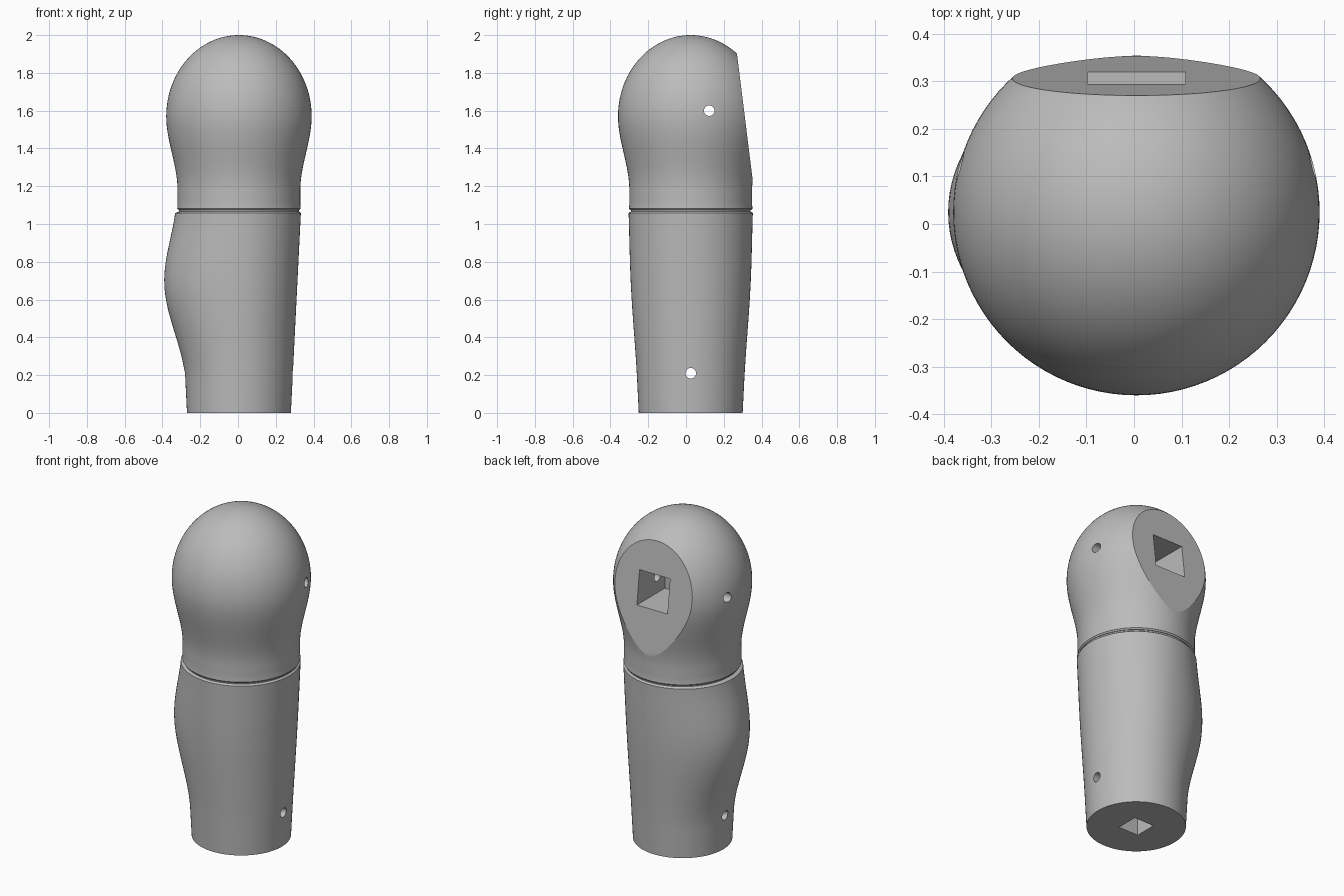
import bpy, bmesh, math
from mathutils import Matrix

cube = bpy.data.objects.get("Cube")
if cube:
    bpy.data.objects.remove(cube)

CX, CY, SEG = 0.005, 0.025, 96

grey = bpy.data.materials.new("plain grey")
grey.use_nodes = True
COLOUR = (0.5, 0.5, 0.5, 1)
grey.diffuse_color = COLOUR
grey.node_tree.nodes["Principled BSDF"].inputs["Base Color"].default_value = COLOUR


def smoothstep(a, b, v):
    t = min(max((v - a) / (b - a), 0), 1)
    return t * t * (3 - 2 * t)


def add_object(name, bm):
    bmesh.ops.recalc_face_normals(bm, faces=bm.faces)
    mesh = bpy.data.meshes.new(name)
    bm.to_mesh(mesh)
    bm.free()
    mesh.materials.append(grey)
    obj = bpy.data.objects.new(name, mesh)
    bpy.context.collection.objects.link(obj)
    return obj


def loft(name, sections):
    """Stack rings of (z, radius, extra reach to -x, extra reach in y)."""
    bm = bmesh.new()
    rings = []
    for z, r, bulge, wide in sections:
        ring = []
        for i in range(SEG):
            a = 2 * math.pi * i / SEG
            c, s = math.cos(a), math.sin(a)
            rx = r + bulge if c < 0 else r
            ring.append(bm.verts.new((CX + rx * c, CY + (r + wide) * s, z)))
        rings.append(ring)
    for low, high in zip(rings, rings[1:]):
        for i in range(SEG):
            j = (i + 1) % SEG
            bm.faces.new((low[i], low[j], high[j], high[i]))
    bm.faces.new(rings[0][::-1])
    bm.faces.new(rings[-1])
    return add_object(name, bm)


def box(name, centre, size, tilt=0):
    bm = bmesh.new()
    bmesh.ops.create_cube(bm, size=1, matrix=Matrix.Translation(centre)
                          @ Matrix.Rotation(tilt, 4, 'X')
                          @ Matrix.Diagonal((*size, 1)))
    return add_object(name, bm)


def pin(name, y, z):
    bm = bmesh.new()
    bmesh.ops.create_cone(bm, cap_ends=True, segments=32, radius1=0.028,
                          radius2=0.028, depth=2,
                          matrix=Matrix.Translation((0, y, z))
                          @ Matrix.Rotation(math.pi / 2, 4, 'Y'))
    return add_object(name, bm)


def finish(obj, cutters):
    bpy.ops.object.select_all(action='DESELECT')
    bpy.context.view_layer.objects.active = obj
    obj.select_set(True)
    for cutter in cutters:
        cutter.hide_render = True
        mod = obj.modifiers.new("cut", 'BOOLEAN')
        mod.operation, mod.solver, mod.object = 'DIFFERENCE', 'EXACT', cutter
        bpy.ops.object.modifier_apply(modifier=mod.name)
        bpy.data.objects.remove(cutter)
    bpy.ops.object.shade_smooth_by_angle(angle=math.radians(14))


# Lower body: tapered tube with a soft swelling on one side
lower = []
for i in range(49):
    z = 1.058 * i / 48
    bell = smoothstep(0.17, 0.67, z) * (1 - smoothstep(0.68, 1.16, z))
    lower.append((z, 0.275 + 0.05 * z, 0.086 * bell, 0.008 * bell))
lower.append((1.066, 0.318, 0, 0))
lower_body = loft("lower_body", lower)

# Thin recessed collar between the two halves
collar = loft("joint_collar", [(1.06, 0.317, 0, 0), (1.08, 0.317, 0, 0)])

# Upper body: neck flowing into a rounded dome
upper = [(1.074, 0.32, 0, 0), (1.082, 0.327, 0, 0)]
for i in range(1, 25):
    z = 1.082 + (1.57 - 1.082) * i / 24
    upper.append((z, 0.325 + 0.06 * smoothstep(1.18, 1.57, z), 0, 0))
for i in range(1, 32):
    a = math.pi / 2 * i / 32
    upper.append((1.57 + 0.43 * math.sin(a), 0.385 * math.cos(a), 0, 0))
upper.append((2.0, 0.004, 0, 0))
upper_body = loft("upper_body", upper)

# Slanted flat on the back, square sockets and cross pin holes
tilt = math.atan2(0.087, 0.7)
half = 0.5
flat = box("flat_cutter",
           (0, 0.313 + half * math.cos(tilt), 1.555 + half * math.sin(tilt)),
           (2, 2 * half, 2), tilt)
back_socket = box("back_socket_cutter", (CX, 0.3, 1.605), (0.206, 0.5, 0.206))
base_socket = box("base_socket_cutter", (CX, CY, 0.1), (0.135, 0.135, 0.4))

finish(upper_body, [flat, back_socket, pin("upper_pin_cutter", 0.123, 1.6)])
finish(lower_body, [base_socket, pin("lower_pin_cutter", CY, 0.21)])
finish(collar, [])
